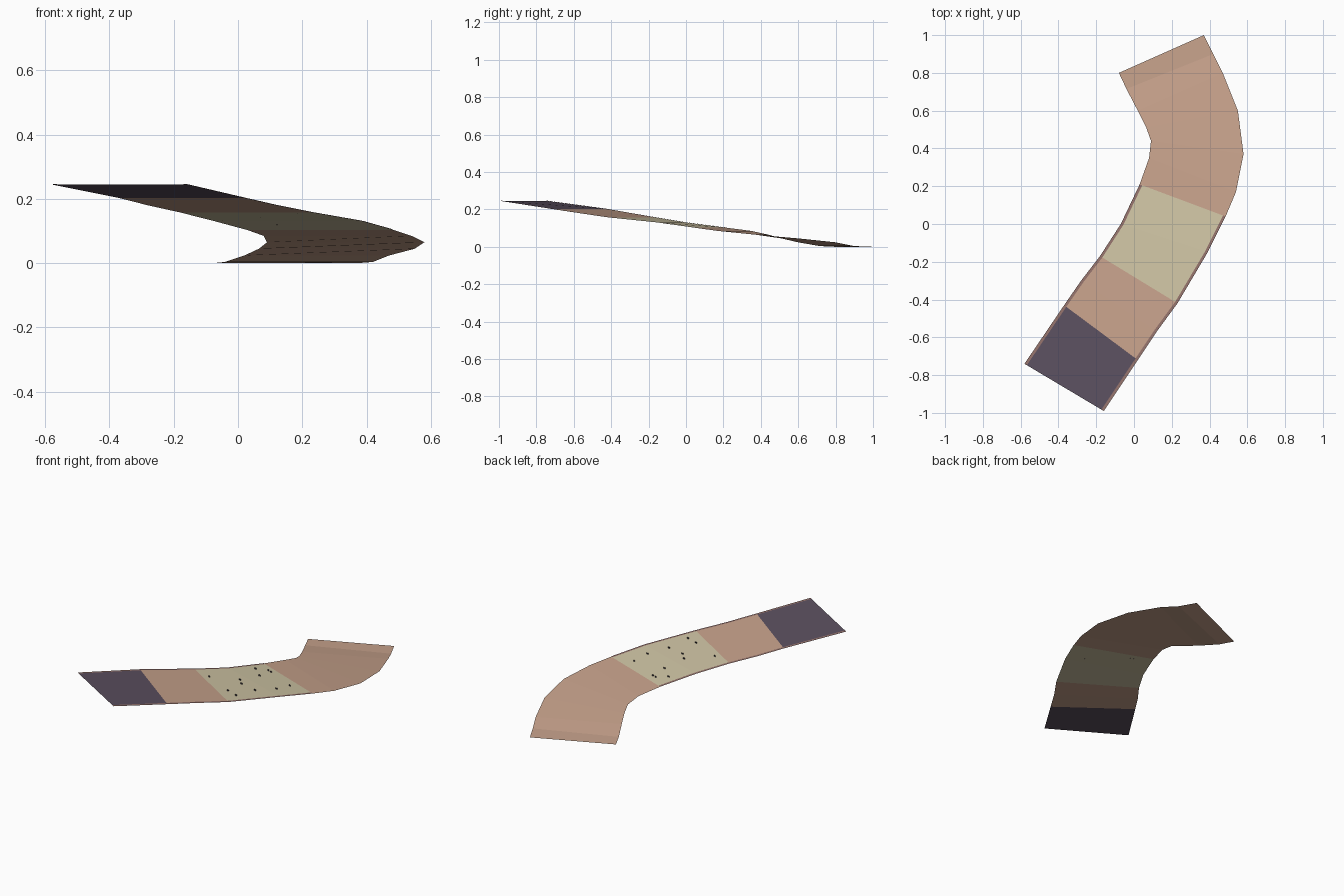
import bpy, random
from mathutils import Vector

if "Cube" in bpy.data.objects:
    bpy.data.objects.remove(bpy.data.objects["Cube"])

random.seed(4)


def material(name, rgb):
    m = bpy.data.materials.new(name)
    m.diffuse_color = (*rgb, 1)
    m.use_nodes = True
    m.node_tree.nodes["Principled BSDF"].inputs["Base Color"].default_value = m.diffuse_color
    return m


SAND = material("sand", (0.57, 0.36, 0.26))
CREAM = material("cream", (0.62, 0.55, 0.37))
PURPLE = material("purple", (0.105, 0.08, 0.115))
EDGE = material("edge_rose", (0.30, 0.17, 0.15))
DARK = material("dark", (0.05, 0.04, 0.05))

# Cross-sections of the ramp: left x, y, right x, y, height
stations = [
    (-0.08, 0.80, 0.37, 1.00, 0.0),
    (-0.04, 0.715, 0.42, 0.90, 0.004),
    (0.02, 0.60, 0.47, 0.80, 0.024),
    (0.065, 0.51, 0.55, 0.60, 0.045),
    (0.09, 0.44, 0.58, 0.37, 0.065),
    (0.08, 0.35, 0.54, 0.17, 0.085),
    (0.03, 0.21, 0.485, 0.04, 0.103),
    (-0.07, 0.00, 0.39, -0.15, 0.13),
    (-0.18, -0.17, 0.23, -0.42, 0.158),
    (-0.28, -0.30, 0.12, -0.57, 0.18),
    (-0.37, -0.43, 0.02, -0.72, 0.203),
    (-0.58, -0.74, -0.16, -0.99, 0.245),
]


def point(i, t, lift=0.0):
    lx, ly, rx, ry, z = stations[i]
    return Vector((lx + (rx - lx) * t, ly + (ry - ly) * t, z + lift))


def mesh_object(name, verts, faces, mat):
    me = bpy.data.meshes.new(name)
    me.from_pydata(verts, [], faces)
    me.materials.append(mat)
    ob = bpy.data.objects.new(name, me)
    bpy.context.collection.objects.link(ob)
    return ob


def strip(name, first, last, t0, t1, mat, lift=0.0):
    verts = []
    for i in range(first, last + 1):
        verts += [point(i, t0, lift), point(i, t1, lift)]
    faces = [(2 * k, 2 * k + 2, 2 * k + 3, 2 * k + 1) for k in range(last - first)]
    return mesh_object(name, verts, faces, mat)


# Ramp surface in coloured sections
strip("curved_section", 0, 6, 0, 1, SAND)
strip("cream_section", 6, 8, 0, 1, CREAM)
strip("straight_section", 8, 10, 0, 1, SAND)
strip("purple_section", 10, 11, 0, 1, PURPLE)

# Thin trim along both long edges
strip("left_trim", 6, 11, 0, 0.03, EDGE, 0.0015)
strip("right_trim", 6, 11, 0.97, 1, EDGE, 0.0015)

# Tiny upright specks scattered on the cream section
verts, faces = [], []
for k in range(12):
    i = 6 + k % 2
    t, s = random.uniform(0.08, 0.92), random.uniform(0.1, 0.9)
    c = point(i, t).lerp(point(i + 1, t), s)
    n = len(verts)
    for dx, dz in ((-0.006, 0), (0.006, 0), (0.006, 0.009), (-0.006, 0.009)):
        verts.append(c + Vector((dx, 0, dz)))
    faces.append((n, n + 1, n + 2, n + 3))
mesh_object("specks", verts, faces, DARK)
